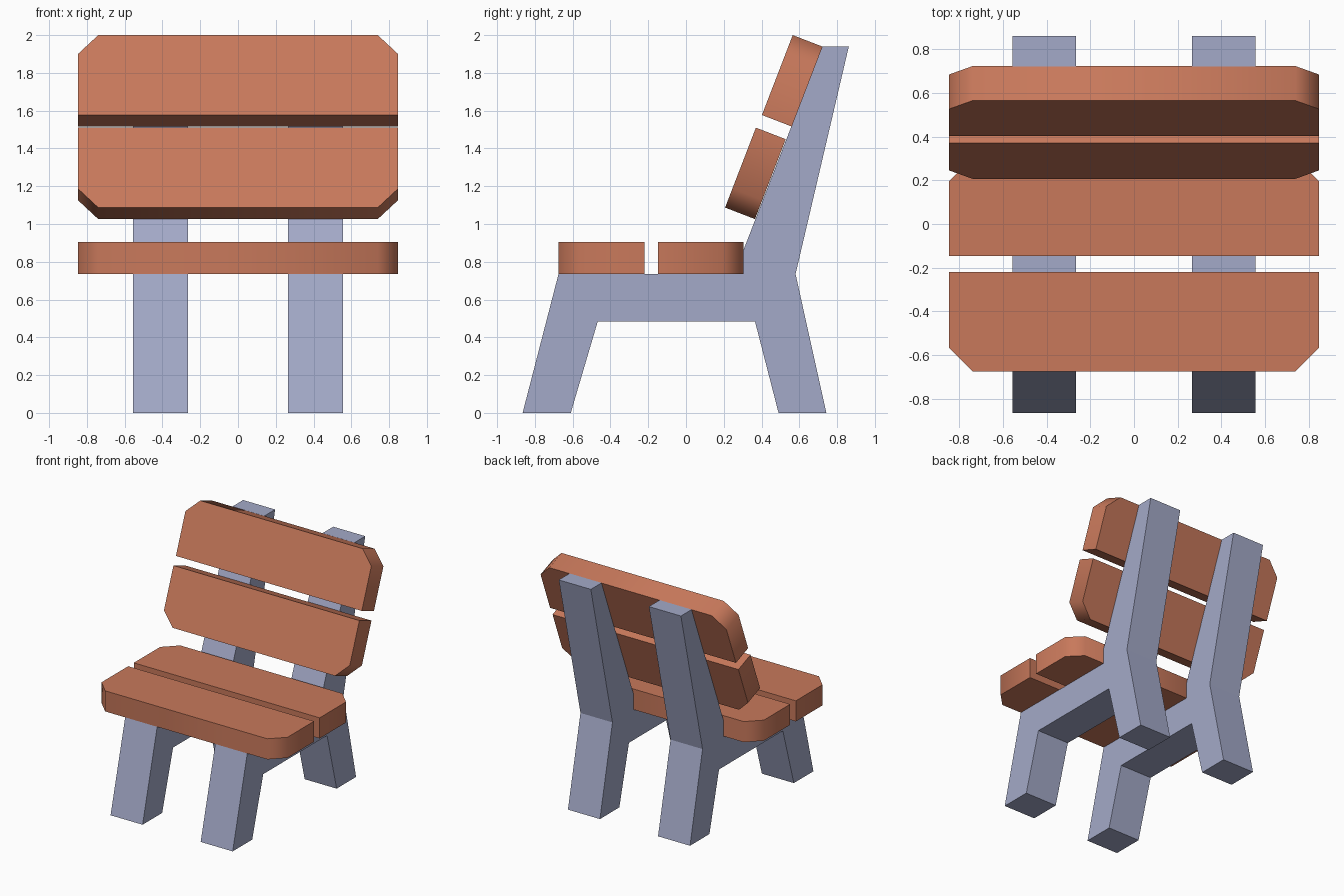
import bpy, bmesh, math
from mathutils import Vector

if "Cube" in bpy.data.objects:
    bpy.data.objects.remove(bpy.data.objects["Cube"])


def material(name, rgb):
    m = bpy.data.materials.new(name)
    m.diffuse_color = (*rgb, 1)
    m.use_nodes = True
    m.node_tree.nodes["Principled BSDF"].inputs["Base Color"].default_value = m.diffuse_color
    return m


wood = material("terracotta wood", (0.58, 0.19, 0.105))
metal = material("blue grey frame", (0.37, 0.40, 0.58))


def prism(name, outline, depth, mat):
    """Extrude a closed 3D outline along a depth vector."""
    bm = bmesh.new()
    face = bm.faces.new([bm.verts.new(p) for p in outline])
    ext = bmesh.ops.extrude_face_region(bm, geom=[face])
    bmesh.ops.translate(bm, vec=depth,
                        verts=[g for g in ext["geom"] if isinstance(g, bmesh.types.BMVert)])
    bmesh.ops.recalc_face_normals(bm, faces=bm.faces[:])
    mesh = bpy.data.meshes.new(name)
    bm.to_mesh(mesh)
    bm.free()
    mesh.materials.append(mat)
    obj = bpy.data.objects.new(name, mesh)
    bpy.context.collection.objects.link(obj)
    return obj


# Side frames: legs, seat rail and leaning back post in one profile (y, z)
profile = [(-0.865, 0), (-0.61, 0), (-0.467, 0.485), (0.365, 0.485),
           (0.49, 0), (0.743, 0), (0.58, 0.735), (0.862, 1.94),
           (0.722, 1.94), (0.255, 0.735), (-0.675, 0.735)]
for side, x in (("left", -0.557), ("right", 0.265)):
    prism(side + "_frame", [(x, y, z) for y, z in profile], Vector((0.292, 0, 0)), metal)


def plank(name, start, end, depth):
    """Board from a straight edge (start) to an edge with cut corners (end)."""
    half, cut = 0.848, 0.108
    start, end = Vector((0, *start)), Vector((0, *end))
    shoulder = end + (start - end).normalized() * cut
    outline = []
    for s, pts in ((1, (start, shoulder, end)), (-1, (end, shoulder, start))):
        for p in pts:
            outline.append(p + Vector((s * (half - (cut if p is end else 0)), 0, 0)))
    obj = prism(name, outline, Vector((0, *depth)), wood)
    # Soft shading across the cut corners, sharp right angles
    bpy.ops.object.select_all(action='DESELECT')
    obj.select_set(True)
    bpy.context.view_layer.objects.active = obj
    bpy.ops.object.shade_smooth_by_angle(angle=math.radians(50))


# Seat boards
plank("front_seat_plank", (-0.22, 0.735), (-0.675, 0.735), (0, 0.17))
plank("rear_seat_plank", (-0.147, 0.735), (0.304, 0.735), (0, 0.17))
# Backrest boards
plank("lower_back_plank", (0.37, 1.51), (0.207, 1.087), (0.158, -0.061))
plank("upper_back_plank", (0.402, 1.577), (0.565, 2.0), (0.158, -0.061))
